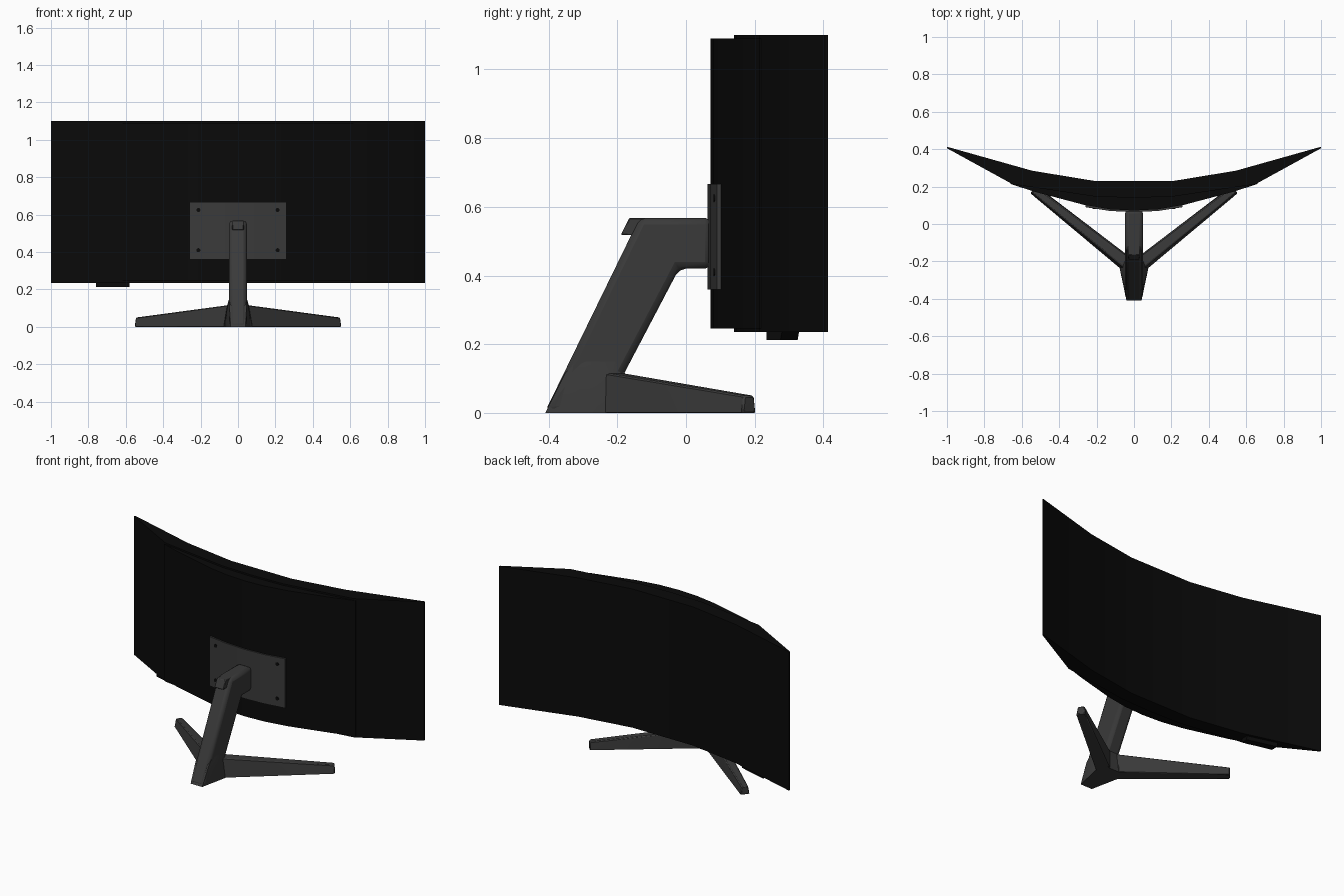
import bpy, bmesh, math

if "Cube" in bpy.data.objects:
    bpy.data.objects.remove(bpy.data.objects["Cube"])


def material(name, v):
    m = bpy.data.materials.new(name)
    m.diffuse_color = (v, v, v, 1)
    m.use_nodes = True
    m.node_tree.nodes["Principled BSDF"].inputs["Base Color"].default_value = m.diffuse_color
    return m


BLACK = material("black_plastic", 0.003)
GREY = material("dark_grey", 0.042)


def finish(name, bm, mat, bevel=0.0, segments=1):
    bmesh.ops.recalc_face_normals(bm, faces=bm.faces)
    me = bpy.data.meshes.new(name)
    bm.to_mesh(me)
    bm.free()
    ob = bpy.data.objects.new(name, me)
    bpy.context.collection.objects.link(ob)
    me.materials.append(mat)
    if bevel:
        b = ob.modifiers.new("Bevel", 'BEVEL')
        b.width, b.segments = bevel, segments
        b.limit_method = 'ANGLE'
    bpy.ops.object.select_all(action='DESELECT')
    ob.select_set(True)
    bpy.context.view_layer.objects.active = ob
    bpy.ops.object.shade_smooth_by_angle(angle=math.radians(30))
    return ob


def curved_slab(name, back, front, z0, z1, mat):
    """Slab with mirrored (x, y) half curves for its back and front."""
    def full(h):
        return [(-x, y) for x, y in reversed(h) if x > 0] + h
    bk, fr = full(back), full(front)
    bm = bmesh.new()
    rows = [[bm.verts.new((x, y, z)) for x, y in c]
            for c, z in ((bk, z0), (bk, z1), (fr, z1), (fr, z0))]
    for r, s in zip(rows, rows[1:] + rows[:1]):
        if len(r) == len(s):
            for i in range(len(r) - 1):
                bm.faces.new((r[i], r[i + 1], s[i + 1], s[i]))
    bm.faces.new([r[0] for r in rows])
    bm.faces.new([r[-1] for r in rows])
    return finish(name, bm, mat)


def side_profile(name, pts, half, mat, bevel, segments=1):
    """(y, z) profile extruded across x."""
    bm = bmesh.new()
    f = bm.faces.new([bm.verts.new((-half, y, z)) for y, z in pts])
    ext = bmesh.ops.extrude_face_region(bm, geom=[f])["geom"]
    bmesh.ops.translate(bm, vec=(2 * half, 0, 0),
                        verts=[v for v in ext if isinstance(v, bmesh.types.BMVert)])
    return finish(name, bm, mat, bevel, segments)


def hull(name, pts, mat, bevel=0.0):
    bm = bmesh.new()
    vs = [bm.verts.new(p) for p in pts]
    res = bmesh.ops.convex_hull(bm, input=vs)
    loose = [v for v in bm.verts if not v.link_faces]
    bmesh.ops.delete(bm, geom=loose, context='VERTS')
    bmesh.ops.dissolve_limit(bm, angle_limit=0.02, verts=bm.verts, edges=bm.edges)
    return finish(name, bm, mat, bevel)


# Curved display panel, tapering to thin ends
curved_slab("display_panel",
            [(0, .14), (.21, .147), (.65, .213), (1, .405)],
            [(0, .23), (.21, .23), (.545, .285), (1, .413)],
            .235, 1.10, BLACK)

# Slightly shorter rear housing
curved_slab("rear_housing",
            [(0, .072), (.13, .079), (.27, .103), (.53, .172), (.66, .214)],
            [(0, .18), (.13, .18), (.27, .185), (.53, .22), (.66, .24)],
            .245, 1.09, BLACK)

# Control tab under the left end
hull("control_tab",
     [(-.76, .28, .24), (-.76, .33, .24), (-.58, .235, .24), (-.58, .28, .24),
      (-.76, .28, .212), (-.76, .325, .212), (-.58, .235, .212), (-.58, .275, .212)],
     BLACK)

# Curved mounting plate and its screws
curved_slab("mount_plate",
            [(0, .063), (.13, .07), (.26, .09)],
            [(0, .085), (.13, .092), (.26, .112)], .36, .667, GREY)
for sx in (-1, 1):
    for z in (.41, .625):
        bpy.ops.mesh.primitive_cylinder_add(vertices=12, radius=.011, depth=.012,
                                            location=(sx * .212, .086, z),
                                            rotation=(math.pi / 2, 0, 0))
        screw = bpy.context.object
        screw.name = "plate_screw"
        screw.data.materials.append(BLACK)

# Slanted column with horizontal arm
side_profile("stand_column",
             [(-.412, 0), (-.135, .568), (.075, .568), (.075, .42),
              (-.02, .42), (-.18, .115), (-.24, 0)], .048, GREY, .02, 2)

# Small overhanging cap at the back of the arm
side_profile("column_cap",
             [(-.19, .518), (-.165, .568), (-.09, .568), (-.09, .518)],
             .031, GREY, .003)

# Base hub flaring out from the column
hub = []
for s in (-1, 1):
    hub += [(s * .04, -.41, 0), (s * .077, -.235, 0), (s * .045, -.17, 0),
            (s * .046, -.352, .115), (s * .058, -.225, .115), (s * .035, -.178, .115),
            (s * .045, -.31, .16), (s * .045, -.2, .16)]
hull("base_hub", hub, GREY)

# Two splayed legs
for s, side in ((-1, "left"), (1, "right")):
    leg = [(.02, -.28, 0), (.077, -.235, 0), (.555, .165, 0), (.522, .205, 0), (.03, -.17, 0),
           (.03, -.255, .115), (.062, -.225, .115), (.022, -.177, .115),
           (.548, .17, .05), (.525, .2, .05)]
    hull("leg_" + side, [(s * x, y, z) for x, y, z in leg], GREY, .008)
